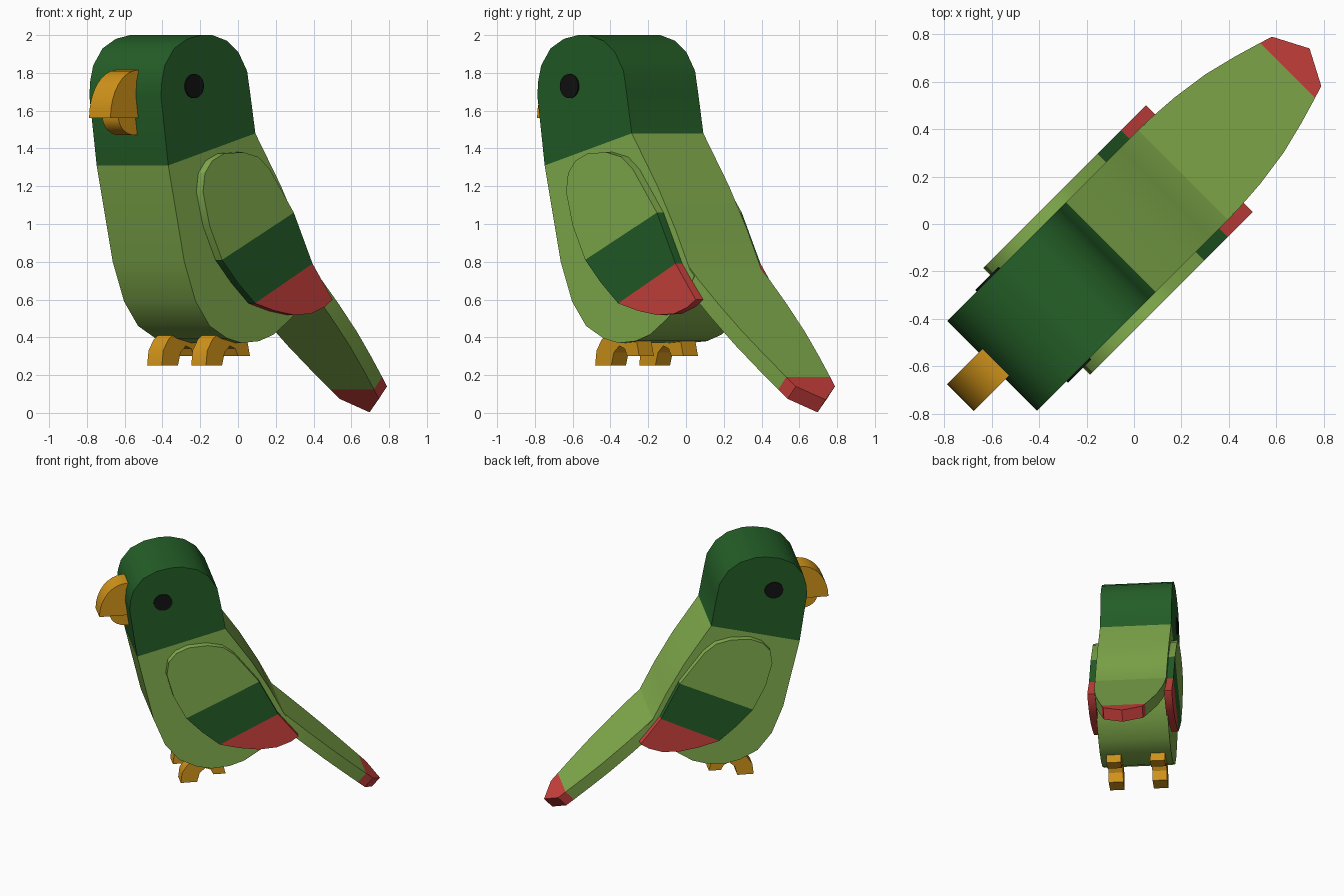
import bpy, bmesh, math
from mathutils import Vector

if "Cube" in bpy.data.objects:
    bpy.data.objects.remove(bpy.data.objects["Cube"])


def material(name, rgb):
    m = bpy.data.materials.new(name)
    m.diffuse_color = (*rgb, 1)
    m.use_nodes = True
    m.node_tree.nodes["Principled BSDF"].inputs["Base Color"].default_value = m.diffuse_color
    return m


LIGHT = material("light green", (0.23, 0.43, 0.075))
DARK = material("dark green", (0.018, 0.115, 0.021))
RED = material("red", (0.62, 0.055, 0.048))
ORANGE = material("orange yellow", (0.65, 0.30, 0.01))
BLACK = material("black", (0.006, 0.006, 0.006))


def finish(name, bm, mats, cuts=()):
    """Cut along planes (point, normal); each cut a face lies beyond moves it to the next material."""
    for co, no in cuts:
        bmesh.ops.bisect_plane(bm, geom=bm.verts[:] + bm.edges[:] + bm.faces[:],
                               plane_co=co, plane_no=no)
    bmesh.ops.recalc_face_normals(bm, faces=bm.faces)
    for f in bm.faces:
        c = f.calc_center_bounds()
        c = sum((v.co for v in f.verts), Vector()) / len(f.verts)
        f.material_index = sum((c - co).dot(no) > 0 for co, no in cuts)
    me = bpy.data.meshes.new(name)
    bm.to_mesh(me)
    bm.free()
    for m in mats:
        me.materials.append(m)
    ob = bpy.data.objects.new(name, me)
    bpy.context.collection.objects.link(ob)
    ob.rotation_euler.z = math.radians(45)  # the bird stands diagonally
    bpy.ops.object.select_all(action='DESELECT')
    ob.select_set(True)
    bpy.context.view_layer.objects.active = ob
    bpy.ops.object.shade_smooth_by_angle(angle=math.radians(30))
    return ob


def extrude(name, verts, offset, mats, cuts=()):
    bm = bmesh.new()
    f = bm.faces.new([bm.verts.new(v) for v in verts])
    new = bmesh.ops.extrude_face_region(bm, geom=[f], use_keep_orig=True)["geom"]
    bmesh.ops.translate(bm, vec=offset,
                        verts=[g for g in new if isinstance(g, bmesh.types.BMVert)])
    return finish(name, bm, mats, cuts)


def prism(name, profile, y0, y1, mats, cuts=()):
    """Side profile (length, height) extruded across the bird."""
    return extrude(name, [(u, y0, z) for u, z in profile], (0, y1 - y0, 0), mats, cuts)


def cut_line(a, b, up):
    """Vertical-side cutting plane through two profile points, facing up or down."""
    n = Vector((a[1] - b[1], 0, b[0] - a[0])).normalized()
    return Vector((a[0], 0, a[1])), n if (n.z > 0) == up else -n


# head and body
body = [(-.845, 1.68), (-.838, 1.76), (-.816, 1.84), (-.746, 1.93), (-.647, 1.98), (-.54, 2.0),
        (-.46, 2.0), (-.35, 1.97), (-.265, 1.91), (-.2, 1.81), (-.178, 1.7), (-.138, 1.48),
        (.055, 1.2), (.19, .97), (.296, .76), (.33, .725), (.27, .63), (.13, .5), (0, .415),
        (-.11, .38), (-.24, .37), (-.35, .395), (-.48, .46), (-.585, .59), (-.67, .8), (-.79, 1.31)]
prism("body", body, -.268, .268, [LIGHT, DARK], [cut_line((-.79, 1.31), (-.138, 1.48), True)])

# tail: a tapered board following the slope of the back
half = [(.22, .262), (.36, .266), (.5, .256), (.66, .233), (.8, .198), (.905, .167), (.969, .147)]
outline = half + [(1.046, 0)] + [(u, -w) for u, w in reversed(half)]
slope = Vector((.605, 0, -.56)).normalized()
extrude("tail", [(u, w, .76 - (u - .3) * .926) for u, w in outline],
        Vector((-.68, 0, -.735)) * .09, [LIGHT, RED], [(Vector((.915, 0, .19)), slope)])

# parts on both sides
wing = [(-.58, 1.17), (-.565, 1.27), (-.51, 1.335), (-.42, 1.373), (-.28, 1.38), (-.165, 1.355),
        (-.08, 1.29), (.1, 1.06), (.24, .79), (.39, .6), (.33, .56), (.23, .525), (.1, .518),
        (-.04, .54), (-.19, .58), (-.32, .69), (-.437, .81), (-.53, .99)]
wing_cuts = [cut_line((-.437, .81), (.1, 1.06), False), cut_line((-.19, .58), (.24, .79), False)]
foot = [(-.46, .25), (-.45, .33), (-.41, .39), (-.35, .43), (-.2, .43), (-.15, .38), (-.13, .3),
        (-.22, .3), (-.24, .34), (-.28, .355), (-.32, .32), (-.34, .25)]
eye = [(-.6 + .069 * math.cos(i * math.pi / 12), 1.73 + .064 * math.sin(i * math.pi / 12))
       for i in range(24)]
for side, s in (("right", -1), ("left", 1)):
    prism("wing_" + side, wing, s * .26, s * .318, [LIGHT, DARK, RED], wing_cuts)
    prism("foot_" + side, foot, s * .11, s * .22, [ORANGE])
    prism("eye_" + side, eye, s * .267, s * .2765, [BLACK])


# beak halves as quarter rounds
def quarter(x0, z0, rx, rz):
    arc = [(x0 - rx * math.cos(i * math.pi / 16), z0 + rz * math.sin(i * math.pi / 16))
           for i in range(9)]
    return arc + [(x0 + .04, z0 + rz), (x0 + .04, z0)]


prism("upper_beak", quarter(-.83, 1.56, .205, .255), -.08, .08, [ORANGE])
prism("lower_beak", quarter(-.83, 1.565, .125, -.095), -.06, .06, [ORANGE])
